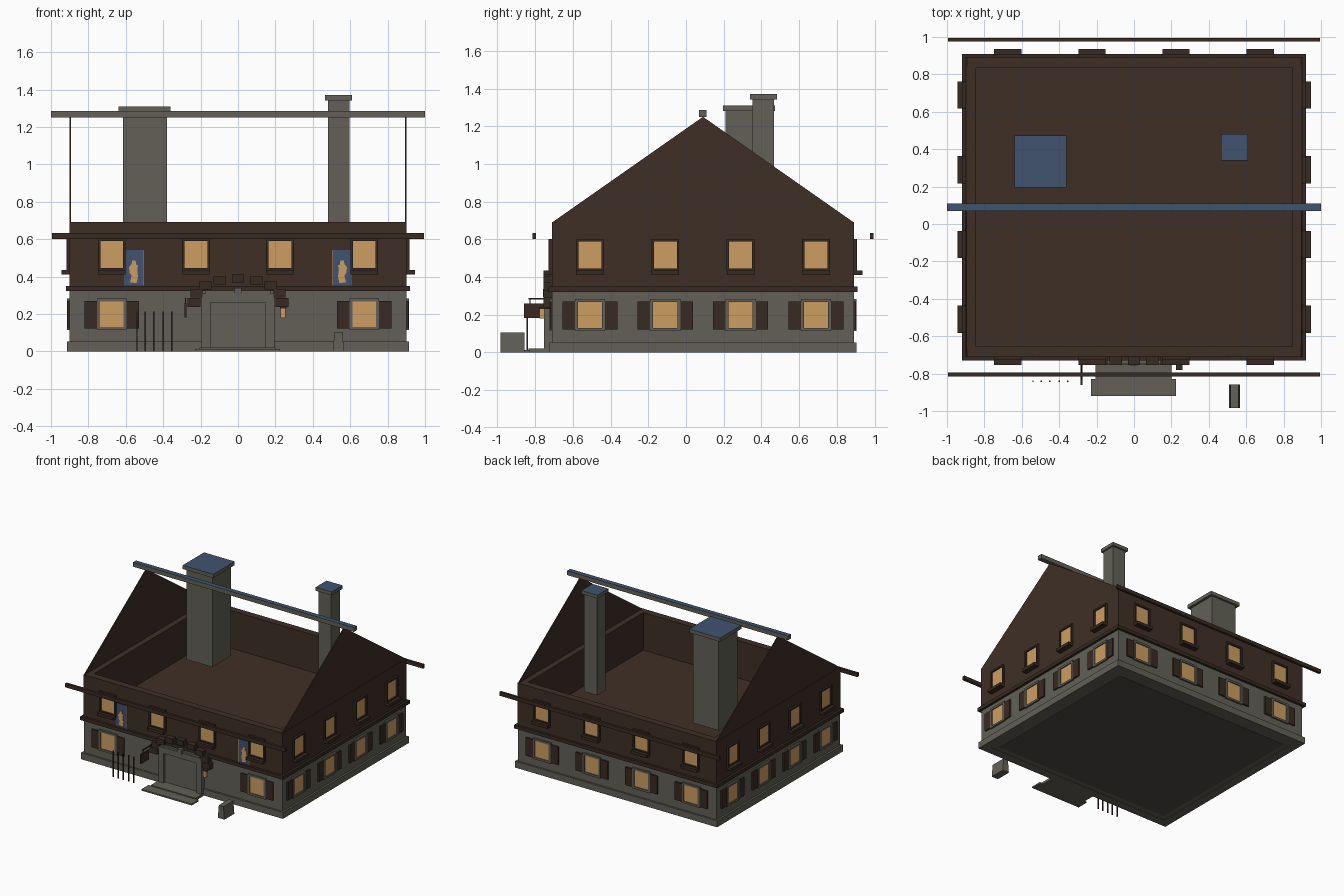
import bpy, bmesh

if "Cube" in bpy.data.objects:
    bpy.data.objects.remove(bpy.data.objects["Cube"])

def mat(name, c):
    m = bpy.data.materials.new(name)
    m.diffuse_color = (*c, 1)
    m.use_nodes = True
    m.node_tree.nodes["Principled BSDF"].inputs["Base Color"].default_value = m.diffuse_color
    return m

STONE = mat("grey stone", (0.122, 0.118, 0.094))
WOOD = mat("brown wood", (0.049, 0.028, 0.019))
TRIM = mat("dark wood trim", (0.040, 0.024, 0.016))
GLOW = mat("lit amber", (0.61, 0.34, 0.12))
BLUE = mat("slate blue", (0.052, 0.088, 0.160))
UNDER = mat("dark underside", (0.075, 0.072, 0.062))

def finish(name, bm, mats, top=False):
    """Make an object; with top=True upward faces take the second material."""
    bmesh.ops.recalc_face_normals(bm, faces=bm.faces)
    if top:
        for f in bm.faces:
            f.material_index = int(f.normal.z > 0.9)
    me = bpy.data.meshes.new(name)
    bm.to_mesh(me)
    bm.free()
    for m in mats:
        me.materials.append(m)
    ob = bpy.data.objects.new(name, me)
    bpy.context.collection.objects.link(ob)
    return ob

def boxes(name, m, items, top=None):
    """Boxes given as x0, x1, y0, y1, z0, z1."""
    bm = bmesh.new()
    for x0, x1, y0, y1, z0, z1 in items:
        vs = bmesh.ops.create_cube(bm, size=1)["verts"]
        for v in vs:
            v.co = ((x0 + x1) / 2 + v.co.x * (x1 - x0),
                    (y0 + y1) / 2 + v.co.y * (y1 - y0),
                    (z0 + z1) / 2 + v.co.z * (z1 - z0))
    return finish(name, bm, [m] + ([top] if top else []), top is not None)

def prism(name, m, pts, axis, a, b):
    """Extrude a 2D outline along x or y from a to b."""
    bm = bmesh.new()
    to3 = (lambda p, t: (t, p[0], p[1])) if axis == "x" else (lambda p, t: (p[0], t, p[1]))
    f = bm.faces.new([bm.verts.new(to3(p, a)) for p in pts])
    r = bmesh.ops.extrude_face_region(bm, geom=[f])
    for v in r["geom"]:
        if isinstance(v, bmesh.types.BMVert):
            v.co[0 if axis == "x" else 1] = b
    return finish(name, bm, [m])

YC, HX, HY = 0.09, 0.90, 0.80    # wall centre and half sizes

def ring(name, m, ox, oy, t, z0, z1):
    """Rectangular ring of walls round the house."""
    return boxes(name, m, [
        (-ox, ox, YC - oy, YC - oy + t, z0, z1), (-ox, ox, YC + oy - t, YC + oy, z0, z1),
        (-ox, -ox + t, YC - oy + t, YC + oy - t, z0, z1),
        (ox - t, ox, YC - oy + t, YC + oy - t, z0, z1)])

# Walls
boxes("ground_storey", STONE, [(-HX, HX, YC - HY, YC + HY, 0.002, 0.34)])
ring("plinth", STONE, 0.915, 0.815, 0.07, 0, 0.053)
boxes("underside", UNDER, [(-0.80, 0.80, YC - 0.70, YC + 0.70, 0, 0.01)])
ring("storey_band", TRIM, 0.92, 0.82, 0.08, 0.322, 0.35)
ring("upper_storey", WOOD, HX + 0.002, HY + 0.002, 0.057, 0.35, 0.692)
boxes("upper_floor", WOOD, [(-0.86, 0.86, YC - 0.76, YC + 0.76, 0.35, 0.385)])
for n, s in (("left", -1), ("right", 1)):
    prism(n + "_gable", WOOD, [(YC - HY, 0.69), (YC + HY, 0.69), (YC, 1.25)],
          "x", s * HX, s * (HX - 0.008))

# Roof beams
boxes("eave_beams", TRIM, [(-0.995, 0.995, -0.815, -0.795, 0.602, 0.633),
                           (-0.995, 0.995, 0.975, 0.995, 0.602, 0.633)])
boxes("ridge_beam", STONE, [(-1, 1, 0.07, 0.11, 1.25, 1.285)], BLUE)

# Chimneys with blue cap tops
boxes("large_chimney", STONE, [(-0.615, -0.38, 0.21, 0.455, 0.54, 1.285)])
boxes("large_chimney_cap", STONE, [(-0.638, -0.36, 0.195, 0.472, 1.28, 1.31)], BLUE)
boxes("small_chimney", STONE, [(0.48, 0.597, 0.353, 0.467, 0.54, 1.35)])
boxes("small_chimney_cap", STONE, [(0.465, 0.61, 0.34, 0.482, 1.342, 1.37)], BLUE)

# Windows: boxes in wall coordinates (along, out, up) turned to each side
def wall_box(side, u0, u1, d0, d1, z0, z1):
    if side == "front":
        return (u0, u1, YC - HY - d1, YC - HY - d0, z0, z1)
    if side == "back":
        return (u0, u1, YC + HY + d0, YC + HY + d1, z0, z1)
    if side == "right":
        return (HX + d0, HX + d1, u0, u1, z0, z1)
    return (-HX - d1, -HX - d0, u0, u1, z0, z1)

def frame(side, u, w, z0, z1, t, d):
    return [wall_box(side, u - w - t, u - w, 0, d, z0 - t, z1 + t),
            wall_box(side, u + w, u + w + t, 0, d, z0 - t, z1 + t),
            wall_box(side, u - w, u + w, 0, d, z1, z1 + t),
            wall_box(side, u - w, u + w, 0, d, z0 - t, z0)]

panes, wood_frames, stone_frames, sills, shutters = [], [], [], [], []
for side in ("front", "back", "left", "right"):
    if side in ("front", "back"):
        us = [-0.675, -0.225, 0.225, 0.675]
    else:
        us = [YC + k for k in (-0.6, -0.2, 0.2, 0.6)]
    for u in us:
        panes.append(wall_box(side, u - 0.062, u + 0.062, 0, 0.007, 0.443, 0.592))
        wood_frames += frame(side, u, 0.061, 0.445, 0.59, 0.013, 0.018)
        sills.append(wall_box(side, u - 0.073, u + 0.073, 0, 0.045, 0.412, 0.436))
        if side == "front" and abs(u) < 0.5:
            continue                      # the entrance takes this place
        panes.append(wall_box(side, u - 0.066, u + 0.066, 0, 0.006, 0.13, 0.268))
        stone_frames += frame(side, u, 0.064, 0.131, 0.267, 0.016, 0.014)
        for s in (-1, 1):
            shutters.append(wall_box(side, u + s * 0.113 - 0.033, u + s * 0.113 + 0.033,
                                     0, 0.012, 0.122, 0.27))
boxes("window_panes", GLOW, panes)
boxes("upper_window_frames", TRIM, wood_frames)
boxes("lower_window_frames", STONE, stone_frames)
boxes("window_sills", TRIM, sills)
boxes("shutters", TRIM, shutters)

# Painted panels with a figure beside the outer front windows
figure = [(-0.02, 0.37), (0.015, 0.365), (0.022, 0.40), (0.018, 0.435), (0.022, 0.46),
          (0.012, 0.465), (0.01, 0.485), (-0.008, 0.487), (-0.012, 0.467), (-0.026, 0.45),
          (-0.022, 0.42), (-0.012, 0.405)]
for n, s in (("left", -1), ("right", 1)):
    c = s * 0.557
    boxes(n + "_painted_panel", BLUE, [(c - 0.052, c + 0.052, -0.716, -0.71, 0.352, 0.542)])
    prism(n + "_painted_figure", GLOW, [(c - s * x, z) for x, z in figure], "y", -0.719, -0.715)
    e = s * 0.506
    boxes(n + "_panel_edge", GLOW, [(e - 0.002, e + 0.002, -0.718, -0.712, 0.352, 0.542)])

# Entrance: surround, door panel, keystone and steps
boxes("door_surround", STONE, [(-0.195, -0.148, -0.752, -0.70, 0, 0.31),
                               (0.148, 0.195, -0.752, -0.70, 0, 0.31),
                               (-0.148, 0.148, -0.752, -0.70, 0.262, 0.31),
                               (-0.175, 0.175, -0.748, -0.70, 0.31, 0.325),
                               (-0.02, 0.02, -0.758, -0.70, 0.295, 0.338)])
boxes("door_panel", STONE, [(-0.148, 0.148, -0.73, -0.70, 0.0, 0.262)])
boxes("entrance_steps", STONE, [(-0.205, 0.2, -0.835, -0.71, 0, 0.02),
                                (-0.23, 0.225, -0.92, -0.83, 0, 0.012)])

# Stepped arch of wooden blocks over the door
arch = [(0, 0.390, 0.032, 0.022), (0.098, 0.380, 0.033, 0.022), (0.175, 0.352, 0.034, 0.022),
        (0.222, 0.310, 0.033, 0.022), (0.236, 0.262, 0.035, 0.024)]
boxes("arch_blocks", TRIM, [(s * x - w, s * x + w, -0.755, -0.70, z - h, z + h)
                            for x, z, w, h in arch for s in ((1, -1) if x else (1,))])

# Hanging sign, lantern, thin poles and trough
boxes("hanging_sign", TRIM, [(-0.285, -0.276, -0.86, -0.755, 0.182, 0.26)])
boxes("sign_bracket", TRIM, [(-0.284, -0.277, -0.835, -0.71, 0.281, 0.288),
                             (-0.283, -0.278, -0.83, -0.825, 0.255, 0.285)])
boxes("lantern", GLOW, [(0.228, 0.255, -0.777, -0.75, 0.18, 0.23)])
boxes("lantern_cap", TRIM, [(0.224, 0.259, -0.78, -0.71, 0.23, 0.24)])
boxes("poles", TRIM, [(x - 0.004, x + 0.004, -0.846, -0.838, 0, 0.215)
                      for x in (-0.54, -0.495, -0.45, -0.40, -0.355)])
prism("trough", STONE, [(0.507, 0), (0.567, 0), (0.558, 0.105), (0.516, 0.105)],
      "y", -0.985, -0.857)
